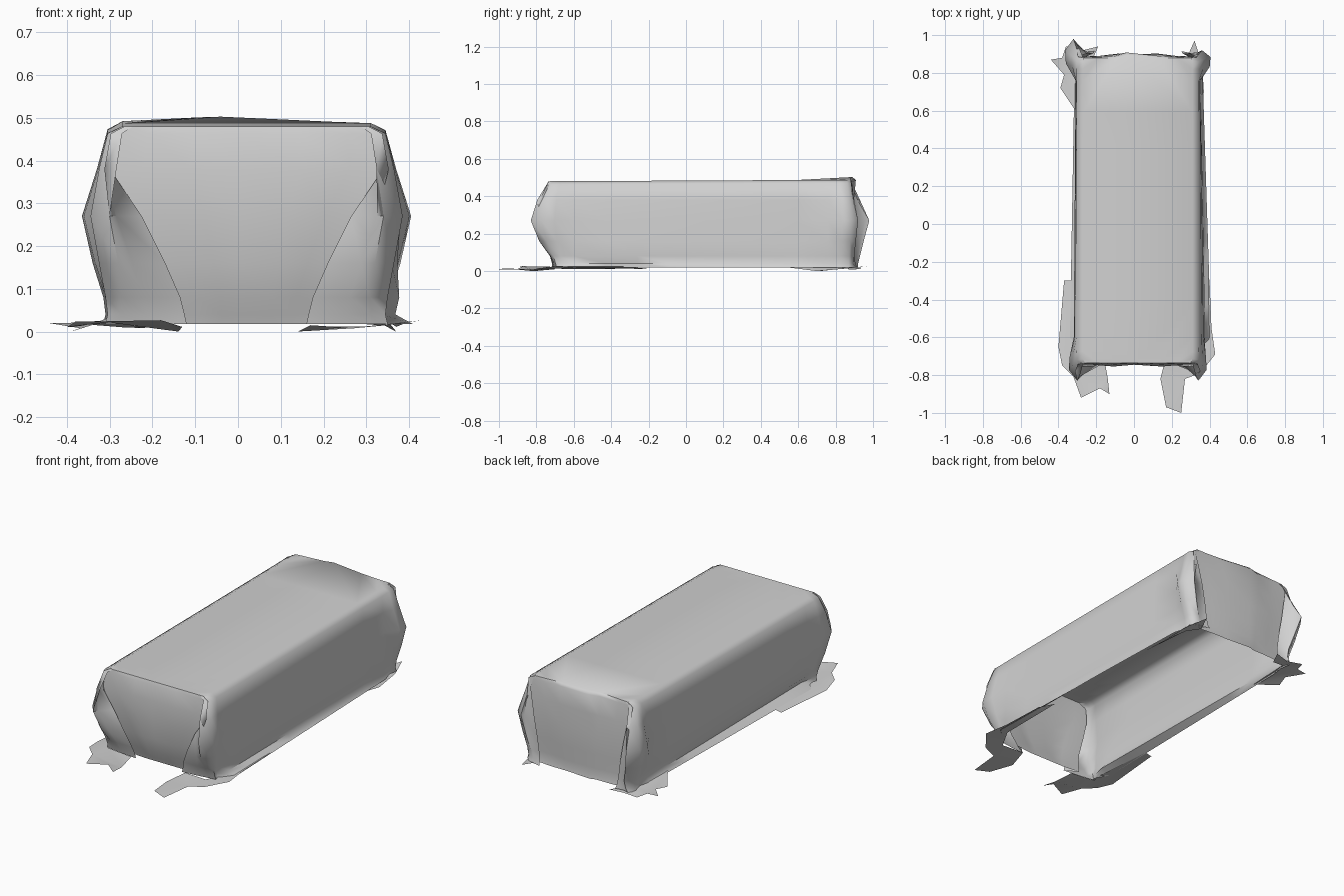
import bpy, bmesh, math, random

random.seed(4)
cube = bpy.data.objects.get("Cube")
if cube:
    bpy.data.objects.remove(cube, do_unlink=True)

# One cloth colour
cloth = bpy.data.materials.new("light grey cloth")
cloth.use_nodes = True
GREY = (0.64, 0.64, 0.64, 1)
cloth.diffuse_color = GREY
cloth.node_tree.nodes["Principled BSDF"].inputs["Base Color"].default_value = GREY

# Drape levels from the top edge down to the floor
HEIGHTS = [.48, .463, .38, .27, .16, .08, .04, .018]
SHIFT = .02
FLARE = {1: [0, 0, .012, .02, .024, .028, .02, .055],
         -1: [0, 0, .008, .012, .012, .005, -.02, .03]}
FRONT = dict(sign=-1, edge=.735, gather={1: 1, -1: 1},
             corner=[.29, .325, .345, .365, .345, .33, .325, .33],
             out=[0, .01, .06, .095, .05, -.01, -.03, -.04],
             fold=[.28, .31, .32, .245, .19, .155, .145, .14],
             wall=[0, .003, .01, .005, -.01, -.03, -.045, -.05])
BACK = dict(sign=1, edge=.88, gather={1: .4, -1: 1},
            corner=[.29, .325, .35, .385, .36, .335, .33, .335],
            out=[0, .005, .05, .10, .07, .05, .04, .04],
            fold=[.28, .31, .29, .27, .25, .24, .235, .23],
            wall=[0, .003, .008, .01, .005, 0, 0, .005])


def make_object(name, bm, angle):
    mesh = bpy.data.meshes.new(name)
    bm.to_mesh(mesh)
    bm.free()
    obj = bpy.data.objects.new(name, mesh)
    bpy.context.collection.objects.link(obj)
    mesh.materials.append(cloth)
    bpy.ops.object.select_all(action='DESELECT')
    obj.select_set(True)
    bpy.context.view_layer.objects.active = obj
    bpy.ops.object.shade_smooth_by_angle(angle=math.radians(angle))


def corner_points(end, side, i):
    """Cloth gathered at one corner, listed from the side wall to the end wall."""
    s, y = end["sign"], end["edge"]
    c, o, f, w = (end[k][i] for k in ("corner", "out", "fold", "wall"))
    o *= end["gather"][side]
    depth = i / (len(HEIGHTS) - 1)
    tuck = min(.07 * min(1, depth * 1.5), max(0, c - .03 - f))
    pts = [(c - .01 * depth, y - .06 + o * .3),
           (c, y - .02 + o * .6),
           (c - .025 - .02 * math.sin(math.pi * depth), y + o),
           ((c + f) / 2, y + max(o * .75, w + .02 * depth)),
           (f, y + w + .03 * depth),
           (f + tuck, y + w - .01 * depth),
           (f * .75, y + w),
           (f * .4, y + w + .012 * math.sin(math.pi * depth))]
    return [(SHIFT + side * px, s * py) for px, py in pts]


def side_points(side, i):
    """Long wall that flares out near the floor, more towards the front."""
    half = FRONT["corner"][min(i, 1)]
    pts = []
    for k in range(9):
        t = k / 8
        lean = FLARE[side][i] * (1.15 - .8 * t)
        pts.append((SHIFT + side * (half + lean), -.6 + t * 1.36))
    return pts


def ring(i):
    pts = side_points(1, i) + corner_points(BACK, 1, i)
    pts.append((-.04, BACK["edge"] + BACK["wall"][i] + (.025 if i == 1 else .01)))
    pts += corner_points(BACK, -1, i)[::-1] + side_points(-1, i)[::-1]
    pts += corner_points(FRONT, -1, i)
    pts.append((0, -FRONT["edge"] - FRONT["wall"][i]))
    return pts + corner_points(FRONT, 1, i)[::-1]


# Draped cover, open underneath
bm = bmesh.new()
rings = []
for i, z in enumerate(HEIGHTS):
    row = []
    for x, y in ring(i):
        rise = 0
        if i < 2:
            rise = .008 * (y + .74) / 1.62
            if y > .8:
                rise += .015 * max(0, 1 - abs(x + .05) / .3)
        row.append(bm.verts.new((x, y, z + rise)))
    rings.append(row)
count = len(rings[0])
for upper, lower in zip(rings, rings[1:]):
    for k in range(count):
        n = (k + 1) % count
        bm.faces.new((upper[k], lower[k], lower[n], upper[n]))
bm.faces.new(rings[0])
bmesh.ops.triangulate(bm, faces=[f for f in bm.faces if len(f.verts) > 4])
bmesh.ops.recalc_face_normals(bm, faces=bm.faces)
make_object("draped_cover", bm, 65)

# Ragged hems that spread over the floor at the corners
HEMS = {
    "front_left_hem": [(.17, -.7), (.14, -.82), (.17, -.97), (.25, -1), (.27, -.82),
                       (.35, -.79), (.43, -.69), (.41, -.55), (.4, -.3), (.37, -.2),
                       (.36, -.6), (.3, -.71)],
    "front_right_hem": [(-.16, -.7), (-.14, -.81), (-.13, -.9), (-.18, -.87), (-.28, -.92),
                        (-.32, -.81), (-.38, -.75), (-.4, -.65), (-.37, -.3), (-.33, -.3),
                        (-.3, -.7)],
    "back_right_hem": [(-.31, .6), (-.39, .72), (-.37, .79), (-.44, .87), (-.38, .88),
                       (-.36, .94), (-.27, .92), (-.19, .94), (-.22, .87), (-.3, .85)],
    "back_left_hem": [(.35, .5), (.37, .7), (.36, .85), (.32, .97), (.28, .88), (.32, .8)],
}
for name, outline in HEMS.items():
    bm = bmesh.new()
    verts = [bm.verts.new((x, y, random.uniform(.006, .028))) for x, y in outline]
    verts[1].co.z = 0
    face = bm.faces.new(verts)
    face.normal_update()
    if face.normal.z < 0:
        face.normal_flip()
    bmesh.ops.triangulate(bm, faces=[face])
    make_object(name, bm, 40)
